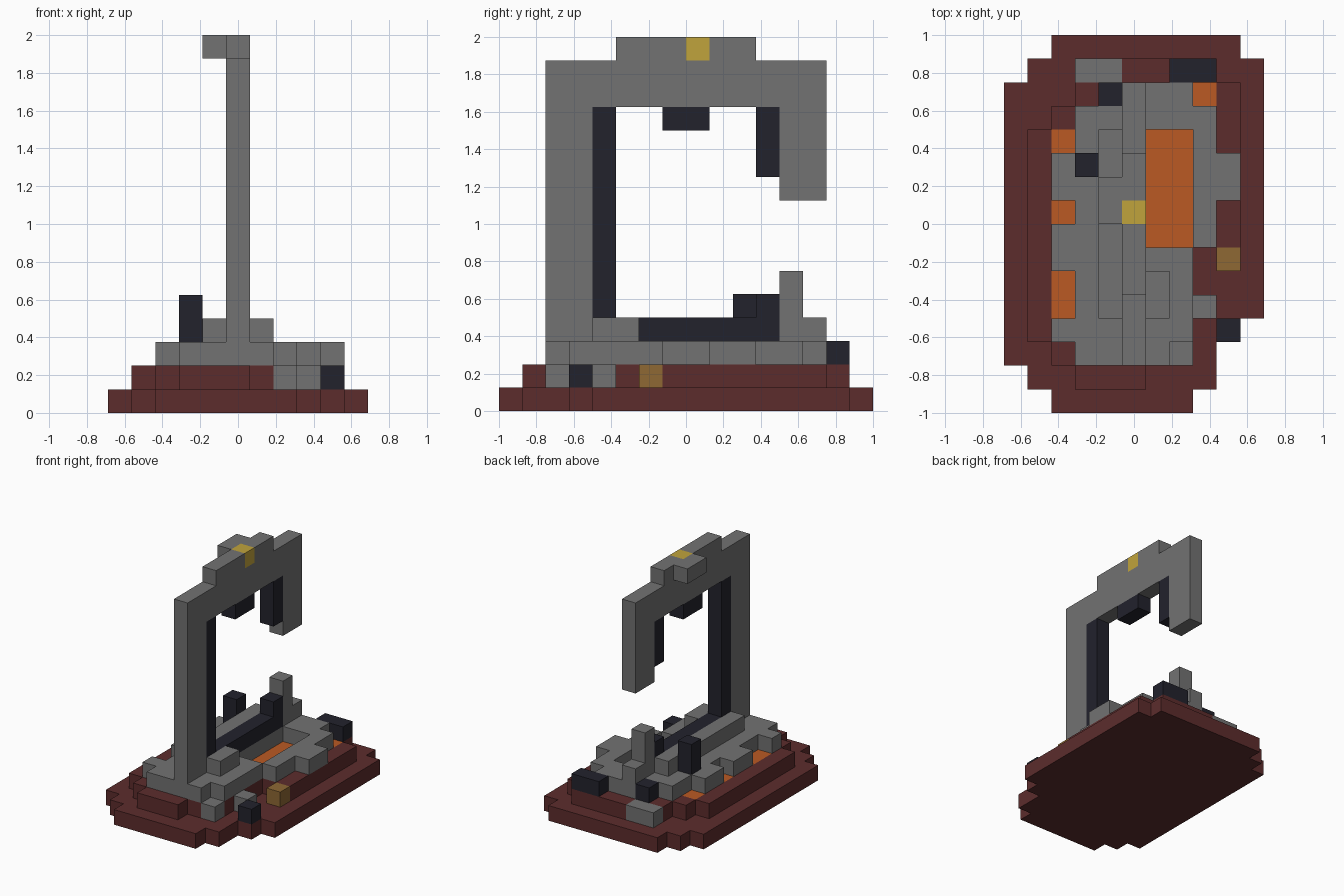
import bpy, bmesh
from mathutils import Vector

if "Cube" in bpy.data.objects:
    bpy.data.objects.remove(bpy.data.objects["Cube"], do_unlink=True)

U = 0.125                                  # edge of one block
ORIGIN = Vector((-5.5, -8, 0))             # corner of the block grid


def material(name, rgb):
    linear = [((c / 255 + 0.055) / 1.055) ** 2.4 for c in rgb] + [1]
    m = bpy.data.materials.new(name)
    m.use_nodes = True
    m.diffuse_color = linear
    m.node_tree.nodes["Principled BSDF"].inputs["Base Color"].default_value = linear
    return m


RED = material("dark red earth", (92, 44, 44))
GREY = material("grey stone", (114, 114, 114))
DARK = material("dark slate", (34, 34, 44))
ORANGE = material("glowing orange", (187, 90, 35))
BRONZE = material("bronze", (142, 104, 52))
YELLOW = material("yellow gold", (192, 164, 60))


def box(x, y, z):
    """Blocks filling inclusive ranges; a single number is one block."""
    spans = [(v, v) if isinstance(v, int) else v for v in (x, y, z)]
    rx, ry, rz = [range(a, b + 1) for a, b in spans]
    return {(i, j, k) for i in rx for j in ry for k in rz}


def layer(k, rows):
    """One layer from (x range, y range) strips."""
    return set().union(*(box(x, y, k) for x, y in rows))


def build(name, cells, mat):
    """Join blocks into one shell, with faces only on the outside."""
    bm = bmesh.new()
    for cell in cells:
        for axis in range(3):
            for side in (0, 1):
                near = list(cell)
                near[axis] += 2 * side - 1
                if tuple(near) in cells:
                    continue
                a, b = (axis + 1) % 3, (axis + 2) % 3
                loop = [(0, 0), (1, 0), (1, 1), (0, 1)]
                verts = []
                for p, q in (loop if side else loop[::-1]):
                    v = Vector(cell)
                    v[axis] += side
                    v[a] += p
                    v[b] += q
                    verts.append(bm.verts.new((v + ORIGIN) * U))
                bm.faces.new(verts)
    bmesh.ops.remove_doubles(bm, verts=bm.verts, dist=U / 100)
    # merge the block faces into large flat faces
    bmesh.ops.dissolve_limit(bm, angle_limit=0.01, verts=bm.verts, edges=bm.edges)
    mesh = bpy.data.meshes.new(name)
    bm.to_mesh(mesh)
    bm.free()
    mesh.materials.append(mat)
    obj = bpy.data.objects.new(name, mesh)
    bpy.context.collection.objects.link(obj)


# Glowing pools sunk into the ground
pools = layer(1, [(2, 11), (2, 8), (2, (4, 5)), (8, 13), ((6, 7), (7, 11))])
build("glowing_pools", pools, ORANGE)

# Stepped ground
build("ground_lower", layer(0, [
    ((2, 7), 0), ((1, 8), 1), ((0, 8), 2), ((0, 9), 3),
    ((0, 10), (4, 13)), ((1, 10), 14), ((2, 9), 15)]), RED)
build("ground_upper", layer(1, [
    ((3, 5), 1), ((2, 6), 2), ((1, 7), (3, 6)), ((1, 9), (7, 11)),
    ((2, 9), 12), ((3, 9), 13), ((5, 8), 14)]) - pools, RED)

# Stone paving, open above the pools
paving = layer(2, [
    ((3, 6), 2), ((2, 7), 3), ((3, 7), (4, 5)), ((2, 7), 6), ((2, 8), 7),
    ((3, 8), 8), ((2, 9), (9, 10)), ((3, 8), (11, 12)), ((5, 7), 13)])
build("paving", paving - box((6, 7), (7, 11), 2), GREY)
build("kerb_right", box(4, (4, 11), 3), GREY)
build("kerb_left", box(6, (4, 5), 3), GREY)

# Loose blocks around the paving
build("front_rock", box(7, 2, 1), GREY)
build("side_rock", box(8, 4, 1), GREY)
build("back_rock", box((3, 4), 14, 1), GREY)
build("side_dark_rock", box(9, 3, 1), DARK)
build("back_dark_rock", box((7, 8), 14, 2), DARK)
build("back_small_dark_rock", box(4, 13, 2), DARK)
build("bronze_block", box(9, 6, 1), BRONZE)
build("dark_post", box(3, 10, (3, 4)), DARK)

# Broken arch
gem = box(5, 8, 15)
arch = (box(5, (2, 3), (3, 12)) | box(5, (2, 13), (13, 14))
        | box(5, (5, 10), 15) | box(4, (8, 9), 15) | box(5, (12, 13), (9, 12)))
build("arch", arch - gem, GREY)
build("arch_gem", gem, YELLOW)
build("broken_stump", box(5, 12, (3, 5)) | box(5, 13, 3), GREY)

# Dark inner lining of the arch
build("lining_front", box(5, 4, (4, 12)), DARK)
build("lining_floor", box(5, (4, 11), 3) | box(5, 11, 4), DARK)
build("lining_top", box(5, (7, 8), 12), DARK)
build("lining_back", box(5, 11, (10, 12)), DARK)
